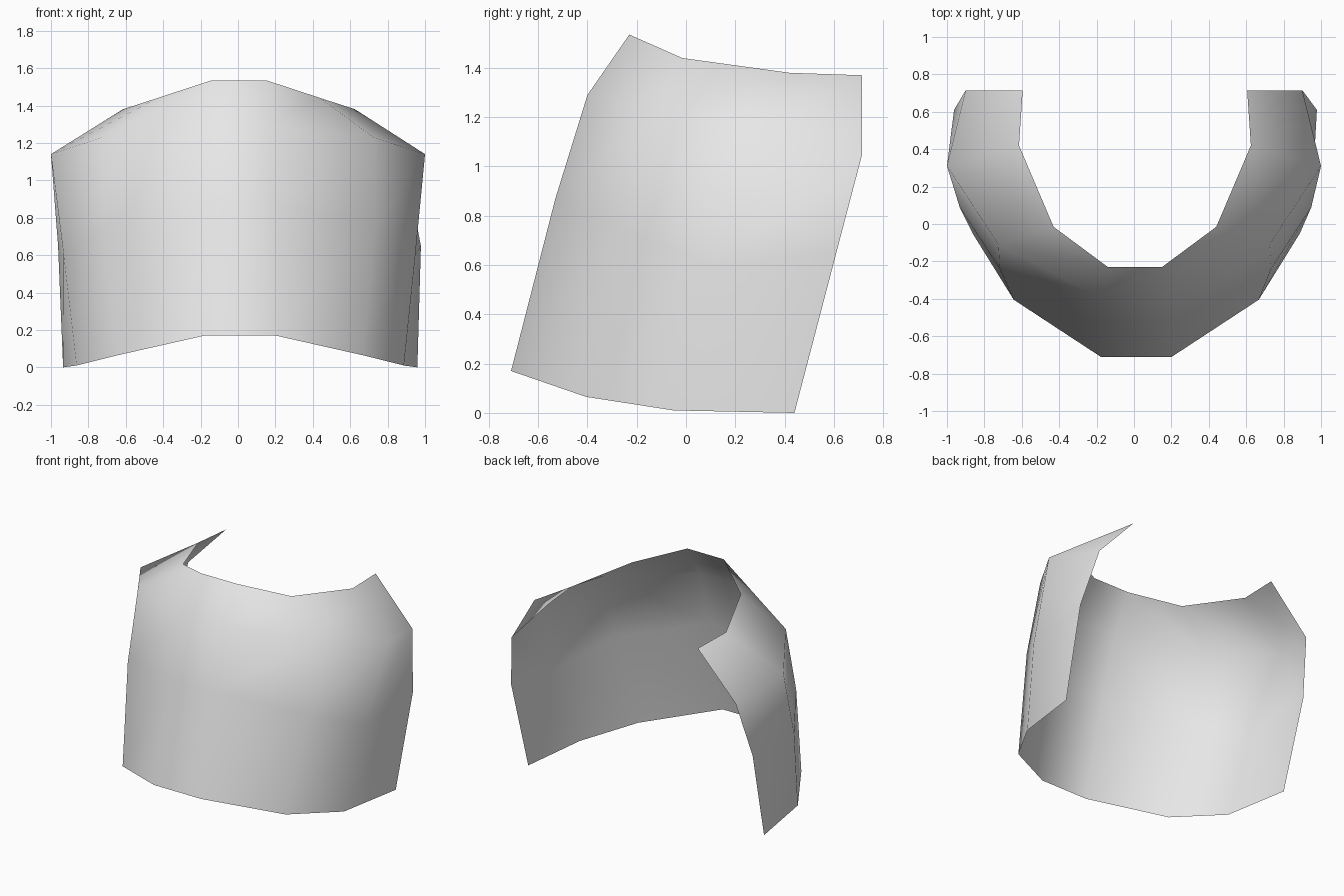
import bpy
import bmesh

if "Cube" in bpy.data.objects:
    bpy.data.objects.remove(bpy.data.objects["Cube"])

# Right half of the shell: four columns from the front round to the open back,
# each listed from the lower hem up to the collar edge.
COLUMNS = [
    [(0.19, -0.71, 0.17), (0.18, -0.53, 0.87), (0.165, -0.40, 1.29), (0.145, -0.23, 1.535)],
    [(0.655, -0.405, 0.065), (0.725, -0.24, 0.74), (0.725, -0.11, 1.23), (0.435, -0.015, 1.44)],
    [(0.875, -0.05, 0.01), (0.94, 0.09, 0.60), (1.0, 0.31, 1.14), (0.62, 0.42, 1.38)],
    [(0.947, 0.44, 0.0), (0.97, 0.61, 0.65), (0.90, 0.715, 1.05), (0.60, 0.715, 1.37)],
]
SHIFT = (0.012, 0.008, 0.0, 0.005)  # slight sideways lean of each row


def column_verts(bm, column, side):
    return [bm.verts.new((side * x + dx, y, z)) for (x, y, z), dx in zip(column, SHIFT)]


# Open wraparound shell, one sheet thick
bm = bmesh.new()
grid = [column_verts(bm, c, -1) for c in reversed(COLUMNS)]
grid += [column_verts(bm, c, 1) for c in COLUMNS]
for a, b in zip(grid, grid[1:]):
    for r in range(3):
        bm.faces.new((a[r], b[r], b[r + 1], a[r + 1])).smooth = True

mesh = bpy.data.meshes.new("curved_shell")
bm.to_mesh(mesh)
bm.free()

# Plain light grey
grey = bpy.data.materials.new("light_grey")
grey.diffuse_color = (0.8, 0.8, 0.8, 1.0)
grey.use_nodes = True
grey.node_tree.nodes["Principled BSDF"].inputs["Base Color"].default_value = grey.diffuse_color
mesh.materials.append(grey)

shell = bpy.data.objects.new("curved_shell", mesh)
bpy.context.collection.objects.link(shell)
